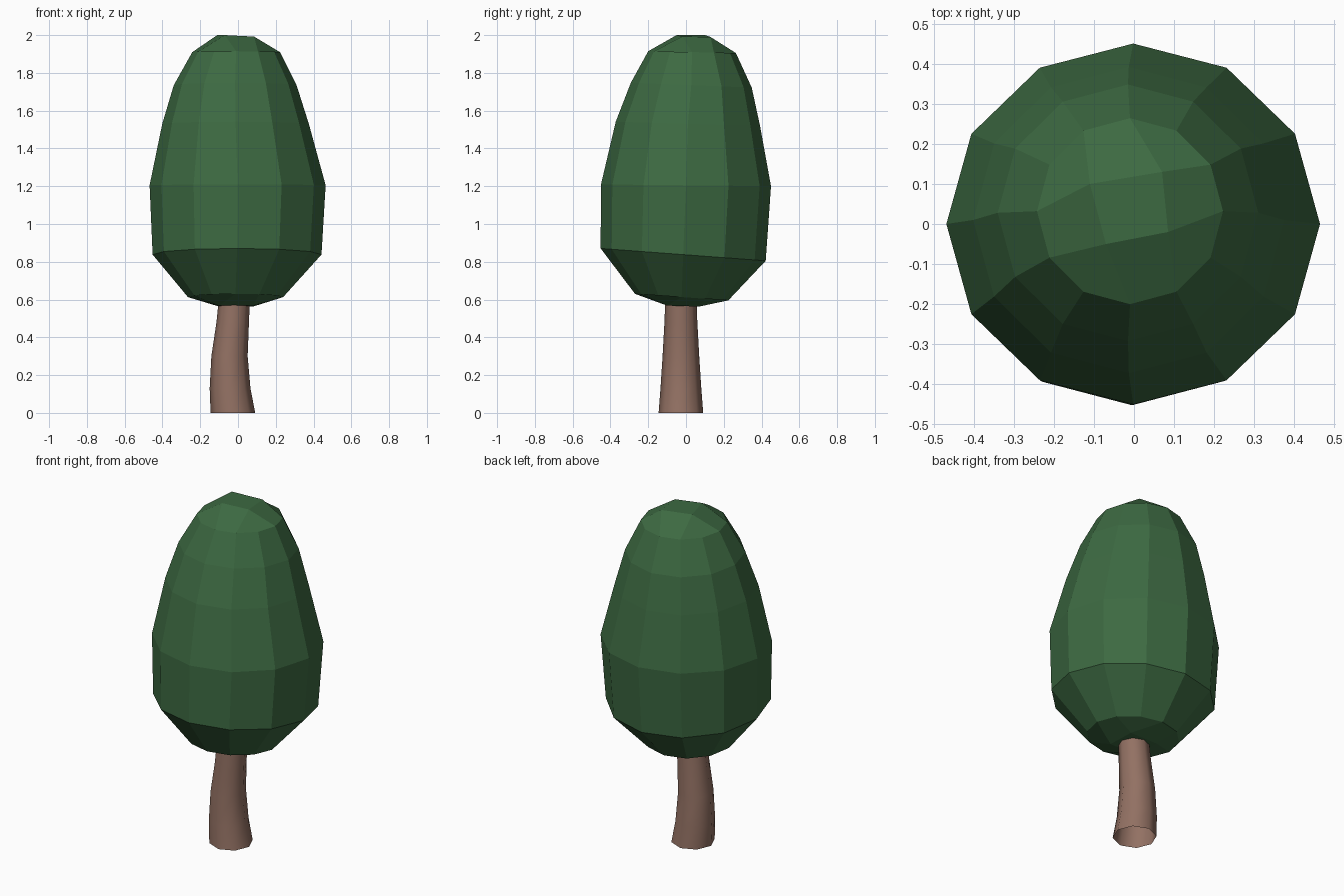
import bpy, bmesh, math

if "Cube" in bpy.data.objects:
    bpy.data.objects.remove(bpy.data.objects["Cube"])


def material(name, rgb):
    m = bpy.data.materials.new(name)
    m.diffuse_color = (*rgb, 1)
    m.use_nodes = True
    m.node_tree.nodes["Principled BSDF"].inputs["Base Color"].default_value = m.diffuse_color
    return m


def finish(bm, name, mat, smooth):
    bmesh.ops.recalc_face_normals(bm, faces=bm.faces[:])
    me = bpy.data.meshes.new(name)
    for f in bm.faces:
        f.smooth = smooth
    bm.to_mesh(me)
    bm.free()
    me.materials.append(mat)
    ob = bpy.data.objects.new(name, me)
    bpy.context.collection.objects.link(ob)
    return ob


def ring(bm, n, cx, cy, z, rx, ry, tilt=0.0):
    out = []
    for i in range(n):
        a = 2 * math.pi * i / n
        dy = ry * math.sin(a)
        out.append(bm.verts.new((cx + rx * math.cos(a), cy + dy, z + tilt * dy)))
    return out


def bridge(bm, a, b):
    n = len(a)
    for i in range(n):
        j = (i + 1) % n
        bm.faces.new((a[i], a[j], b[j], b[i]))


def grid_cap(bm, r, inner):
    """3 x 3 quad cap on a 12-sided ring; ring corners are 2, 5, 8, 11."""
    q = [bm.verts.new(p) for p in inner]
    bm.faces.new(q)
    for k in range(4):
        c = 3 * k + 2
        a, b, d, e = (r[(c + s) % 12] for s in (-1, 0, 1, 2))
        bm.faces.new((a, b, d, q[k]))               # corner quad
        bm.faces.new((d, e, q[(k + 1) % 4], q[k]))  # side quad


green = material("leaf green", (0.046, 0.143, 0.054))
brown = material("bark brown", (0.29, 0.165, 0.125))

# Foliage: slightly tilted 12-sided rings (cx, cy, z, rx, ry, tilt)
bm = bmesh.new()
rows = [
    (-0.013, -0.023, 0.613, 0.252, 0.247, -0.07),
    (-0.005, -0.015, 0.838, 0.447, 0.437, -0.075),
    (-0.002, 0.0, 1.205, 0.466, 0.45, -0.01),
    (-0.013, 0.01, 1.53, 0.388, 0.382, -0.03),
    (-0.015, 0.028, 1.735, 0.325, 0.32, -0.04),
    (-0.01, 0.032, 1.91, 0.232, 0.232, -0.02),
]
rings = [ring(bm, 12, *r) for r in rows]
for a, b in zip(rings, rings[1:]):
    bridge(bm, a, b)
grid_cap(bm, rings[-1], [(0.07, 0.13, 1.99), (-0.11, 0.10, 2.0),
                         (-0.07, -0.05, 2.0), (0.085, -0.02, 1.992)])
grid_cap(bm, rings[0], [(0.08, 0.07, 0.563), (-0.10, 0.07, 0.563),
                        (-0.10, -0.10, 0.568), (0.08, -0.10, 0.568)])
finish(bm, "foliage", green, False)

# Trunk: bent, tapering open tube (cx, cy, z, rx, ry)
bm = bmesh.new()
rows = [
    (-0.027, -0.027, 0.0, 0.118, 0.118),
    (-0.042, -0.027, 0.13, 0.108, 0.108),
    (-0.045, -0.027, 0.30, 0.096, 0.097),
    (-0.028, -0.027, 0.48, 0.086, 0.087),
    (-0.014, -0.027, 0.68, 0.08, 0.08),
]
rings = [ring(bm, 8, *r) for r in rows]
for a, b in zip(rings, rings[1:]):
    bridge(bm, a, b)
finish(bm, "trunk", brown, True)
